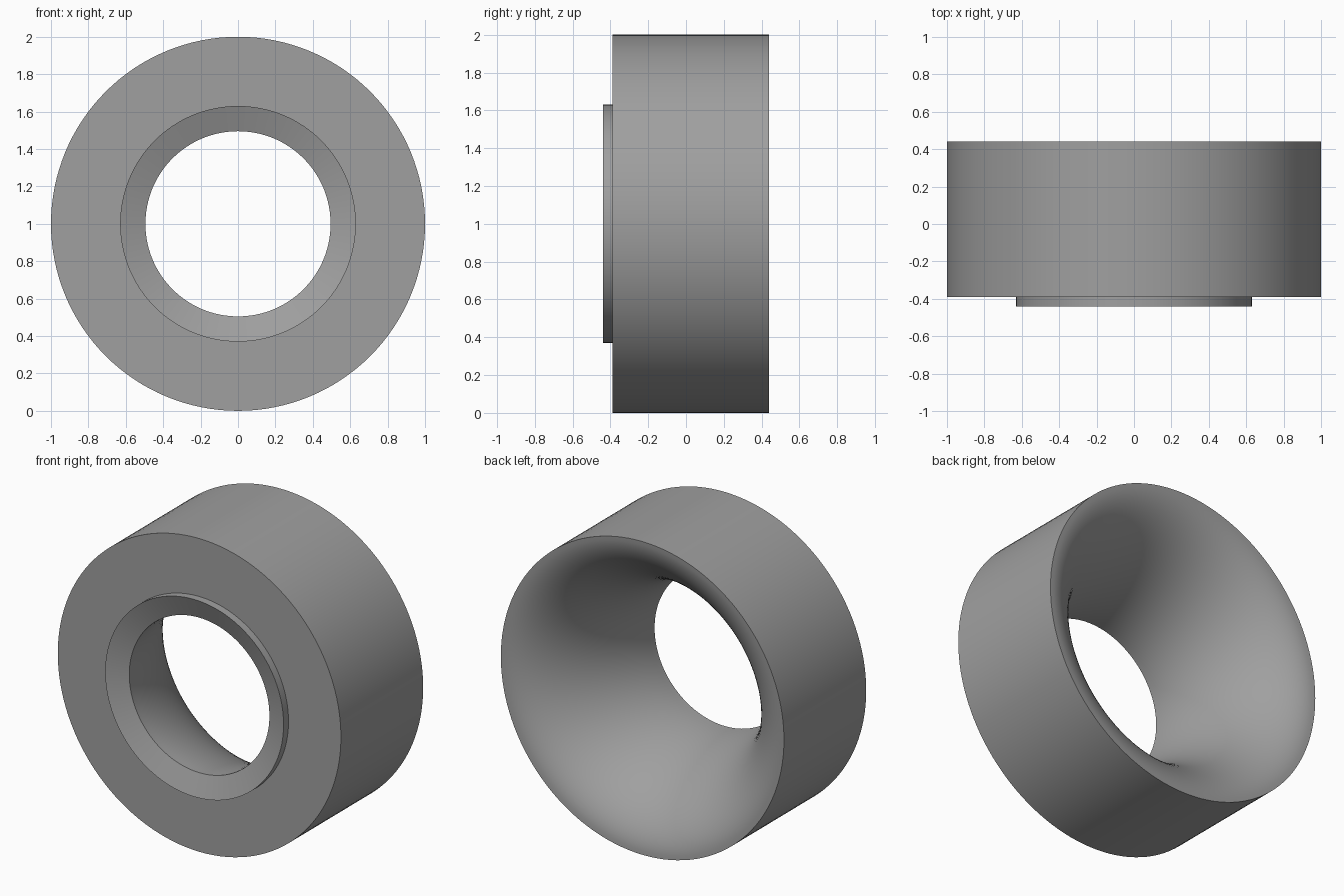
import bpy, bmesh, math
from mathutils import Vector, Matrix
from mathutils.geometry import interpolate_bezier

if "Cube" in bpy.data.objects:
    bpy.data.objects.remove(bpy.data.objects["Cube"])

SEGMENTS = 128
R_OUT, R_LIP, R_BORE = 1.0, 0.63, 0.495
Y_LIP, Y_FRONT, Y_BACK = -0.44, -0.39, 0.44
K = 0.48  # handle length of the flare curve

# flared bore, from the back rim down to the throat (radius, y)
dr, dy = R_OUT - R_BORE, Y_BACK - Y_FRONT
flare = interpolate_bezier(
    Vector((R_OUT, Y_BACK)), Vector((R_OUT - K * dr, Y_BACK)),
    Vector((R_BORE, Y_FRONT + K * dy)), Vector((R_BORE, Y_FRONT)), 28)

# closed section: flare, dished lip, front face, outer wall
profile = [(p[0], p[1]) for p in flare]
profile += [(R_LIP, Y_LIP), (R_LIP, Y_FRONT), (R_OUT, Y_FRONT)]

# revolve the section around the y axis
bm = bmesh.new()
rings = []
for i in range(SEGMENTS):
    a = 2 * math.pi * i / SEGMENTS
    rings.append([bm.verts.new((r * math.cos(a), y, 1 + r * math.sin(a)))
                  for r, y in profile])
n = len(profile)
for i in range(SEGMENTS):
    a, b = rings[i], rings[(i + 1) % SEGMENTS]
    for j in range(n):
        k = (j + 1) % n
        bm.faces.new((a[j], a[k], b[k], b[j]))
bmesh.ops.recalc_face_normals(bm, faces=bm.faces)

mesh = bpy.data.meshes.new("flared_ring")
bm.to_mesh(mesh)
bm.free()
ring = bpy.data.objects.new("flared_ring", mesh)
bpy.context.collection.objects.link(ring)

# plain grey
grey = bpy.data.materials.new("grey")
grey.diffuse_color = (0.35, 0.35, 0.35, 1)
grey.use_nodes = True
grey.node_tree.nodes["Principled BSDF"].inputs["Base Color"].default_value = grey.diffuse_color
mesh.materials.append(grey)

# smooth walls, crisp rims
bpy.context.view_layer.objects.active = ring
ring.select_set(True)
bpy.ops.object.shade_smooth_by_angle(angle=math.radians(30))
